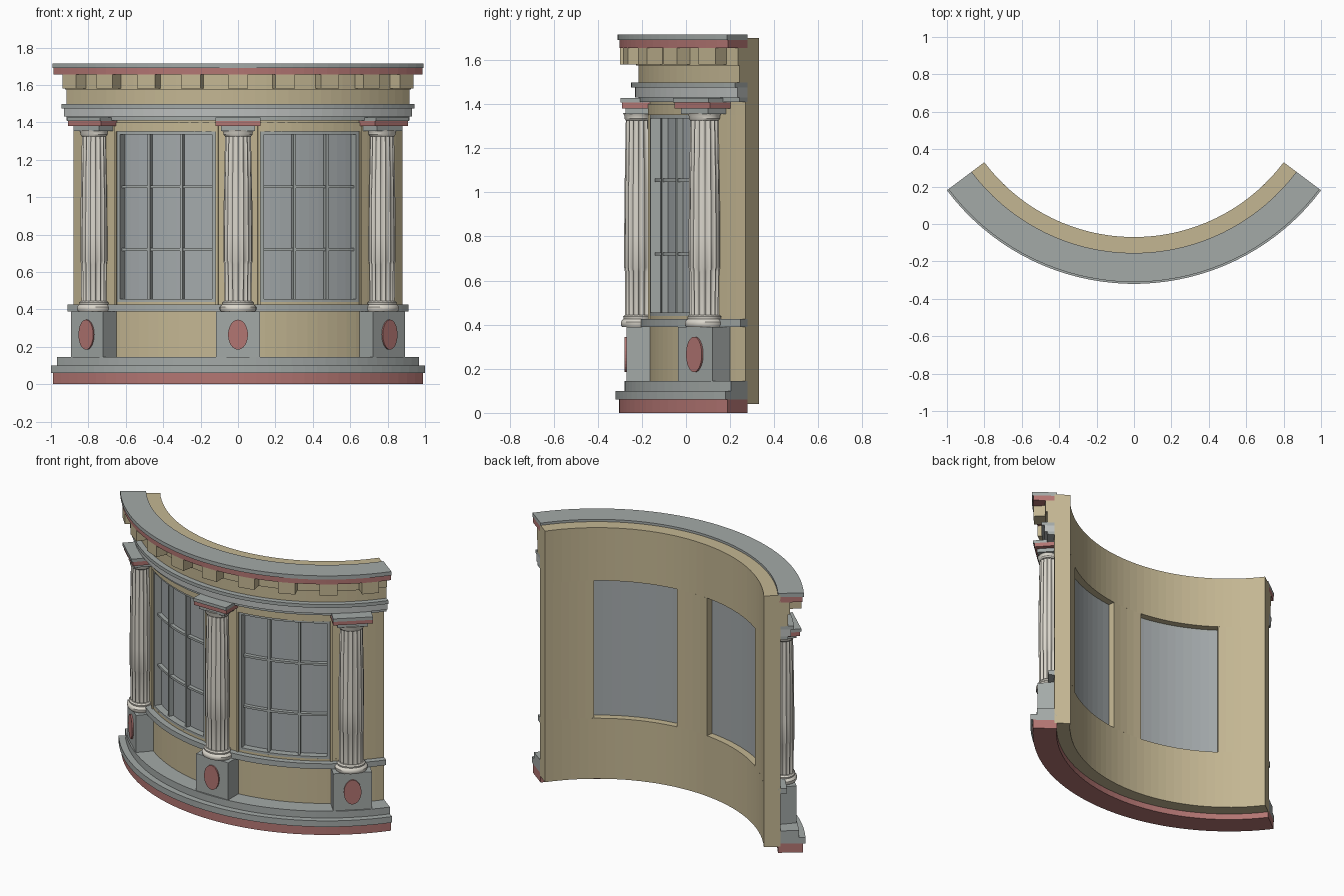
import bpy, bmesh, math
from math import sin, cos, pi, radians

old = bpy.data.objects.get("Cube")
if old:
    bpy.data.objects.remove(old, do_unlink=True)

CY = 0.93                 # arc centre on the y axis
END = math.atan2(4, 3)    # half angle of the curved bay
COL = radians(42.3)       # angle of the outer columns
STEP = radians(3)         # facet size along the arc


def material(name, rgb):
    m = bpy.data.materials.new(name)
    m.use_nodes = True
    m.diffuse_color = (*rgb, 1)
    m.node_tree.nodes["Principled BSDF"].inputs["Base Color"].default_value = (*rgb, 1)
    return m


TAN = material("tan_plaster", (0.55, 0.47, 0.29))
GREY = material("grey_stone", (0.37, 0.40, 0.39))
PALE = material("pale_grey_stone", (0.50, 0.52, 0.51))
RED = material("red_stone", (0.45, 0.18, 0.17))
CREAM = material("cream_marble", (0.70, 0.67, 0.60))
GLASS = material("window_glass", (0.37, 0.40, 0.41))


def at(x, r, z, a):
    """Point at tangential offset x, radius r and height z, turned to angle a."""
    return (r * sin(a) + x * cos(a), CY - r * cos(a) + x * sin(a), z)


def loft(name, rings, mat, smooth=False):
    """Closed skin through equal rings of points, capped at both ends."""
    bm = bmesh.new()
    vs = [[bm.verts.new(p) for p in ring] for ring in rings]
    n = len(vs[0])
    for lo, hi in zip(vs, vs[1:]):
        for i in range(n):
            j = (i + 1) % n
            bm.faces.new((lo[i], lo[j], hi[j], hi[i]))
    bm.faces.new(vs[0][::-1])
    bm.faces.new(vs[-1])
    bmesh.ops.recalc_face_normals(bm, faces=bm.faces)
    me = bpy.data.meshes.new(name)
    bm.to_mesh(me)
    bm.free()
    me.materials.append(mat)
    ob = bpy.data.objects.new(name, me)
    bpy.context.collection.objects.link(ob)
    if smooth:
        bpy.ops.object.select_all(action='DESELECT')
        ob.select_set(True)
        bpy.context.view_layer.objects.active = ob
        bpy.ops.object.shade_smooth_by_angle(angle=radians(35))
    return ob


def arc(name, r0, r1, z0, z1, mat, a0=-END, a1=END):
    """Curved bar with a rectangular section."""
    n = max(1, round((a1 - a0) / STEP))
    section = [(r0, z0), (r1, z0), (r1, z1), (r0, z1)]
    rings = [[at(0, r, z, a0 + (a1 - a0) * i / n) for r, z in section]
             for i in range(n + 1)]
    return loft(name, rings, mat)


def block(name, half, r0, r1, z0, z1, a, mat):
    """Straight block set square to the arc at angle a."""
    rings = [[at(x, r, z, a) for x, r in
              ((-half, r0), (half, r0), (half, r1), (-half, r1))] for z in (z0, z1)]
    return loft(name, rings, mat)


# Wall: full bands above and below, piers between the openings
W0, W1 = radians(6.3), radians(36)
Z0, Z1 = 0.44, 1.35
arc("wall_lower", 1.0, 1.1, 0.04, Z0, TAN)
arc("wall_upper", 1.0, 1.1, Z1, 1.7, TAN)
arc("wall_middle_pier", 1.0, 1.1, Z0, Z1, TAN, -W0, W0)
arc("wall_left_pier", 1.0, 1.1, Z0, Z1, TAN, W1, END)
arc("wall_right_pier", 1.0, 1.1, Z0, Z1, TAN, -END, -W1)

# Continuous mouldings from plinth to cornice
IN = 1.085
for name, r, z0, z1, mat in (
        ("plinth", 1.235, 0, 0.06, RED),
        ("plinth_ledge", 1.25, 0.06, 0.10, GREY),
        ("plinth_step", 1.21, 0.10, 0.145, GREY),
        ("sill_band", 1.138, 0.39, 0.425, GREY),
        ("architrave_lower", 1.145, 1.41, 1.43, GREY),
        ("architrave_middle", 1.162, 1.43, 1.475, PALE),
        ("architrave_upper", 1.18, 1.475, 1.497, GREY),
        ("frieze", 1.145, 1.497, 1.575, TAN),
        ("dentil_band", 1.157, 1.575, 1.655, TAN),
        ("cornice_lower", 1.232, 1.655, 1.69, RED),
        ("cornice_top", 1.24, 1.69, 1.715, GREY)):
    arc(name, IN, r, z0, z1, mat)

# Dentils
for k in range(-4, 5):
    block(f"dentil_{k + 5}", 0.053, 1.13, 1.23, 1.58, 1.656, 2 * END * k / 9, TAN)

# Windows: surround, frame, glass and glazing bars
for side, s in (("right", -1), ("left", 1)):
    def piece(part, r0, r1, z0, z1, mat, a0, a1):
        lo, hi = sorted((s * a0, s * a1))
        arc(f"{side}_window_{part}", r0, r1, z0, z1, mat, lo, hi)

    e, f = radians(0.8), radians(1.0)
    piece("surround_top", 1.09, 1.108, Z1, 1.4, TAN, W0 - e, W1 + e)
    piece("surround_inner", 1.09, 1.108, 0.425, Z1, TAN, W0 - e, W0)
    piece("surround_outer", 1.09, 1.108, 0.425, Z1, TAN, W1, W1 + e)
    piece("frame_bottom", 1.045, 1.1, Z0, Z0 + 0.015, GREY, W0, W1)
    piece("frame_top", 1.045, 1.1, Z1 - 0.015, Z1, GREY, W0, W1)
    piece("frame_inner", 1.045, 1.1, Z0, Z1, GREY, W0, W0 + f)
    piece("frame_outer", 1.045, 1.1, Z0, Z1, GREY, W1 - f, W1)
    piece("glass", 1.045, 1.055, Z0, Z1, GLASS, W0, W1)
    for k in (1, 2):
        a = W0 + (W1 - W0) * k / 3
        piece(f"mullion_{k}", 1.05, 1.085, Z0, Z1, GREY, a - f / 2.5, a + f / 2.5)
        z = 0.385 + 0.335 * k
        piece(f"glazing_bar_{k}", 1.05, 1.08, z - 0.007, z + 0.007, GREY, W0, W1)


def oval(half_x, half_r, z, a, flute=0.0, n=96, flutes=16):
    """Oval ring around the column axis, with optional flutes."""
    ring = []
    for i in range(n):
        t = 2 * pi * i / n
        k = 1 - flute * abs(sin(t * flutes / 2)) ** 0.7
        ring.append(at(half_x * k * cos(t), 1.145 + half_r * k * sin(t), z, a))
    return ring


# Columns on pedestals
for name, a in (("right", -COL), ("middle", 0), ("left", COL)):
    block(name + "_pedestal", 0.117, 1.085, 1.2, 0.145, 0.39, a, GREY)

    # Oval medallion plate
    rings = [[at(0.053 * cos(2 * pi * i / 32), r, 0.265 + 0.08 * sin(2 * pi * i / 32), a)
              for i in range(32)] for r in (1.2, 1.209)]
    loft(name + "_medallion", rings, RED)

    # Rounded base
    base = [(0.092, 0.39), (0.098, 0.4), (0.098, 0.412), (0.09, 0.422),
            (0.083, 0.426), (0.085, 0.436), (0.077, 0.444)]
    loft(name + "_column_base",
         [oval(w, w * 0.82, z, a, n=32) for w, z in base], CREAM, True)

    # Fluted shaft with a gentle swell
    shaft = [(0.073, 0.44, 0.14), (0.074, 0.64, 0.14), (0.078, 0.66, 0.06),
             (0.078, 0.8, 0.05), (0.076, 1.0, 0.05), (0.073, 1.15, 0.08),
             (0.069, 1.33, 0.14)]
    loft(name + "_column_shaft",
         [oval(w, w * 0.84, z, a, d) for w, z, d in shaft], CREAM, True)

    # Flared neck and stacked capital slabs
    neck = [(0.07, 1.325), (0.078, 1.335), (0.078, 1.345), (0.086, 1.36)]
    loft(name + "_column_neck",
         [oval(w, w * 0.82, z, a, n=32) for w, z in neck], CREAM, True)
    block(name + "_capital_lower", 0.092, 1.09, 1.205, 1.355, 1.38, a, GREY)
    block(name + "_capital_middle", 0.12, 1.09, 1.22, 1.38, 1.407, a, RED)
    block(name + "_capital_top", 0.12, 1.09, 1.228, 1.407, 1.427, a, GREY)
